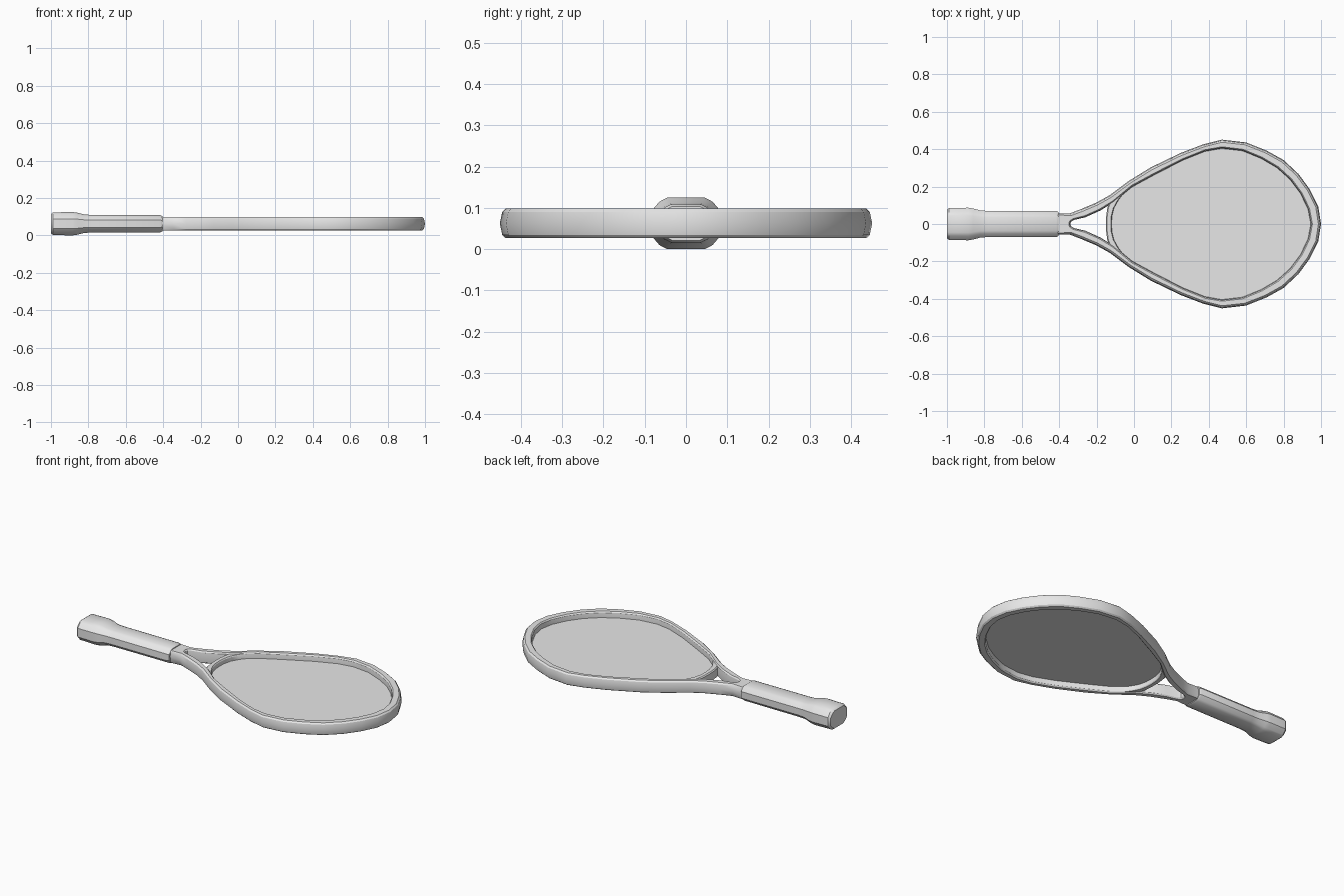
import bpy, bmesh, math

cube = bpy.data.objects.get("Cube")
if cube:
    bpy.data.objects.remove(cube, do_unlink=True)

MID = 0.0625  # height of the racket's central plane


def material(name, value):
    m = bpy.data.materials.new(name)
    m.use_nodes = True
    col = (value, value, value, 1)
    m.diffuse_color = col
    m.node_tree.nodes["Principled BSDF"].inputs["Base Color"].default_value = col
    return m


GREY = material("plain grey", 0.8)


def finish(name, bm, angle=30):
    bmesh.ops.recalc_face_normals(bm, faces=bm.faces)
    me = bpy.data.meshes.new(name)
    bm.to_mesh(me)
    bm.free()
    ob = bpy.data.objects.new(name, me)
    bpy.context.collection.objects.link(ob)
    me.materials.append(GREY)
    bpy.ops.object.select_all(action='DESELECT')
    ob.select_set(True)
    bpy.context.view_layer.objects.active = ob
    bpy.ops.object.shade_smooth_by_angle(angle=math.radians(angle))
    return ob


def skin(bm, rings, closed=False):
    """Join successive rings of points with quads."""
    vs = [[bm.verts.new(p) for p in r] for r in rings]
    n = len(vs[0])
    for i in range(len(vs) - (0 if closed else 1)):
        a, b = vs[i], vs[(i + 1) % len(vs)]
        for j in range(n):
            k = (j + 1) % n
            bm.faces.new((a[j], a[k], b[k], b[j]))
    if not closed:
        bm.faces.new(vs[0])
        bm.faces.new(vs[-1])


# Frame: matching outer and inner outline points, neck to tip, one half
OUTER = [(-.42, 0), (-.42, .055), (-.345, .056), (-.28, .081), (-.2, .115), (-.13, .154),
         (-.03, .229), (.09, .303), (.25, .38), (.37, .432 - .006), (.47, .451),
         (.60, .436), (.71, .392), (.80, .342), (.88, .267), (.94, .185), (.985, .095), (1, 0)]
INNER = [(-.34, 0), (-.337, .012), (-.32, .022), (-.26, .036), (-.18, .072), (-.11, .115),
         (-.01, .198), (.11, .263), (.26, .34), (.38, .388), (.47, .404),
         (.58, .391), (.68, .350), (.765, .300), (.835, .237), (.89, .163), (.93, .08), (.945, 0)]


def section(o, i):
    dx, dy = i[0] - o[0], i[1] - o[1]
    length = math.hypot(dx, dy)
    # distance in from the outer edge (or back from the inner), height
    prof = [(0, 0), (.006, .028), (.014, .036), (length - .009, .036), (length - .003, .029),
            (length, 0), (length - .003, -.029), (length - .009, -.036), (.014, -.036), (.006, -.028)]
    return [(o[0] + dx * t / length, o[1] + dy * t / length, MID + z) for t, z in prof]


pairs = list(zip(OUTER, INNER))
pairs += [((o[0], -o[1]), (i[0], -i[1])) for o, i in pairs[-2:0:-1]]
bm = bmesh.new()
skin(bm, [section(o, i) for o, i in pairs], closed=True)
finish("frame", bm)

# Throat bridge: curved bar closing the lower end of the string bed
HALF = [(-.15, -.12, 0), (-.149, -.118, .04), (-.143, -.107, .085), (-.128, -.085, .125),
        (-.085, -.045, .18), (-.02, -.01, .215)]
path = [(a, b, -y) for a, b, y in HALF[:0:-1]] + HALF
bm = bmesh.new()
skin(bm, [[(a, y, MID - .024), (a, y, MID + .024), (a + .006, y, MID + .03), (b - .004, y, MID + .03),
           (b, y, MID + .024), (b, y, MID - .024), (b - .004, y, MID - .03), (a + .006, y, MID - .03)]
          for a, b, y in path])
finish("throat_bridge", bm)

# String bed: thin sheet reaching just inside the frame walls
edge = [(-.13, 0), (-.128, .04), (-.115, .085), (-.09, .13)]
edge += [(o[0] * .3 + i[0] * .7, o[1] * .3 + i[1] * .7) for o, i in zip(OUTER[6:], INNER[6:])]
edge += [(x, -y) for x, y in edge[-2:0:-1]]
bm = bmesh.new()
skin(bm, [[(x, y, MID + z) for x, y in edge] for z in (-.001, .001)])
finish("string_bed", bm)

# Handle: chamfered section lofted along x, flaring to the butt cap
QUARTER = [(1, .42), (.74, .84), (.52, 1)]
SHAPE = (QUARTER + [(-y, z) for y, z in QUARTER[::-1]]
         + [(-y, -z) for y, z in QUARTER] + [(y, -z) for y, z in QUARTER[::-1]])
STATIONS = [(-1, .077, .052), (-.988, .086, .0605), (-.885, .087, .0625), (-.86, .083, .059),
            (-.82, .072, .049), (-.78, .070, .047), (-.415, .070, .046), (-.405, .064, .041)]
bm = bmesh.new()
skin(bm, [[(x, y * w, MID + z * h) for y, z in SHAPE] for x, w, h in STATIONS])
finish("handle", bm, 35)
